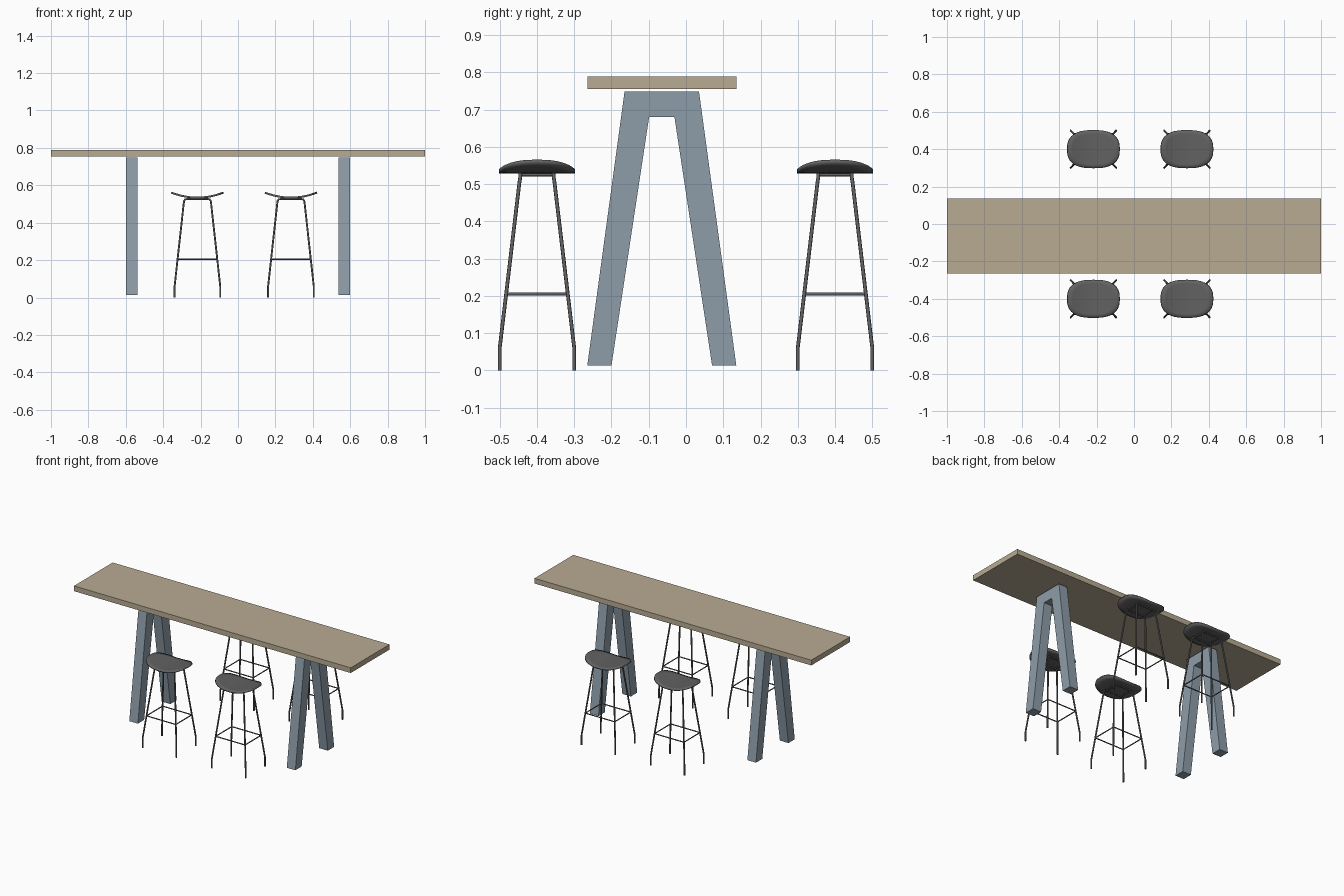
import bpy, bmesh, math

cube = bpy.data.objects.get("Cube")
if cube:
    bpy.data.objects.remove(cube, do_unlink=True)


def make_material(name, rgb):
    mat = bpy.data.materials.new(name)
    mat.use_nodes = True
    mat.diffuse_color = (*rgb, 1)
    mat.node_tree.nodes["Principled BSDF"].inputs["Base Color"].default_value = (*rgb, 1)
    return mat


wood = make_material("pale wood", (0.48, 0.41, 0.29))
blue = make_material("blue grey paint", (0.27, 0.34, 0.40))
dark = make_material("dark grey", (0.12, 0.12, 0.12))


def add_object(name, mesh, location=(0, 0, 0)):
    obj = bpy.data.objects.new(name, mesh)
    obj.location = location
    bpy.context.collection.objects.link(obj)
    return obj


def mesh_from(name, bm, mat):
    bmesh.ops.recalc_face_normals(bm, faces=bm.faces[:])
    mesh = bpy.data.meshes.new(name)
    bm.to_mesh(mesh)
    bm.free()
    mesh.materials.append(mat)
    return mesh


# Table is set slightly towards the front
TABLE_Y = -0.065

# Table top
bm = bmesh.new()
bmesh.ops.create_cube(bm, size=1)
bmesh.ops.scale(bm, vec=(2, 0.4, 0.034), verts=bm.verts[:])
add_object("table_top", mesh_from("table_top", bm, wood), (0, TABLE_Y, 0.772))

# Trestle: half profile mirrored across y, extruded along x
half = [(0.034, 0.68), (0.135, 0.013), (0.2, 0.013), (0.1, 0.748)]
profile = half + [(-y, z) for y, z in reversed(half)]
bm = bmesh.new()
face = bm.faces.new([bm.verts.new((-0.031, y, z)) for y, z in profile])
ext = bmesh.ops.extrude_face_region(bm, geom=[face])
bmesh.ops.translate(bm, vec=(0.062, 0, 0),
                    verts=[v for v in ext["geom"] if isinstance(v, bmesh.types.BMVert)])
trestle = mesh_from("trestle", bm, blue)
for side, x in (("right", -0.569), ("left", 0.569)):
    add_object(side + "_trestle", trestle, (x, TABLE_Y, 0))


def rod_mesh(name, paths, radius, closed=False):
    """Round bars swept along paths, returned as a mesh."""
    curve = bpy.data.curves.new(name, "CURVE")
    curve.dimensions = "3D"
    curve.bevel_depth = radius
    curve.bevel_resolution = 2
    curve.use_fill_caps = True
    for path in paths:
        spline = curve.splines.new("POLY")
        spline.points.add(len(path) - 1)
        for point, co in zip(spline.points, path):
            point.co = (*co, 1)
        spline.use_cyclic_u = closed
    temp = add_object(name + "_helper", curve)
    bpy.context.view_layer.update()
    deps = bpy.context.evaluated_depsgraph_get()
    mesh = bpy.data.meshes.new_from_object(temp.evaluated_get(deps))
    mesh.name = name
    bpy.data.objects.remove(temp, do_unlink=True)
    mesh.materials.clear()
    mesh.materials.append(dark)
    return mesh


# Stool legs: two bent frames, each running foot to foot under the seat
leg = [(0.122, 0.1, 0), (0.122, 0.1, 0.06), (0.073, 0.047, 0.505),
       (0.071, 0.045, 0.517), (0.066, 0.045, 0.524), (0.058, 0.045, 0.526)]
frames = []
for s in (-1, 1):
    right = [(-x, s * y, z) for x, y, z in leg]
    frames.append(right + [(-x, y, z) for x, y, z in reversed(right)])
legs = rod_mesh("stool_legs", frames, 0.005)

# Short bars joining the two frames below the seat
bars = rod_mesh("stool_seat_bars",
                [[(x, -0.045, 0.525), (x, 0.045, 0.525)] for x in (-0.055, 0.055)], 0.004)

# Foot rest ring
ring = rod_mesh("stool_foot_rest",
                [[(sx * 0.106, sy * 0.083, 0.205)
                  for sx, sy in ((-1, -1), (1, -1), (1, 1), (-1, 1))]], 0.004, True)

# Stool seat: rounded oval sheet, curving up at both ends
SEGMENTS, POWER = 48, 2 / 2.6


def seat_point(angle, scale):
    c, s = math.cos(angle), math.sin(angle)
    x = 0.138 * scale * math.copysign(abs(c) ** POWER, c)
    y = 0.102 * scale * math.copysign(abs(s) ** POWER, s)
    return (x, y, 0.539 + 1.4 * x * x)


bm = bmesh.new()
rings = [[bm.verts.new(seat_point(math.tau * i / SEGMENTS, r / 5)) for i in range(SEGMENTS)]
         for r in range(1, 6)]
centre = bm.verts.new(seat_point(0, 0))
for i in range(SEGMENTS):
    j = (i + 1) % SEGMENTS
    bm.faces.new((centre, rings[0][i], rings[0][j]))
    for inner, outer in zip(rings, rings[1:]):
        bm.faces.new((inner[i], outer[i], outer[j], inner[j]))
seat = mesh_from("stool_seat", bm, dark)
if seat.polygons[0].normal.z < 0:
    seat.flip_normals()

# Place the four stools
for depth, y in (("front", -0.4), ("back", 0.4)):
    for side, x in (("right", -0.217), ("left", 0.283)):
        prefix = f"{depth}_{side}_stool_"
        for part, mesh in (("legs", legs), ("seat_bars", bars), ("foot_rest", ring), ("seat", seat)):
            obj = add_object(prefix + part, mesh, (x, y, 0))
            if part == "seat":
                solid = obj.modifiers.new("thickness", "SOLIDIFY")
                solid.thickness = 0.01
                solid.offset = -1

# Smooth the round parts, keeping their rims sharp
for mesh in (legs, bars, ring, seat):
    mesh.shade_smooth()
    mesh.set_sharp_from_angle(angle=math.radians(50))
